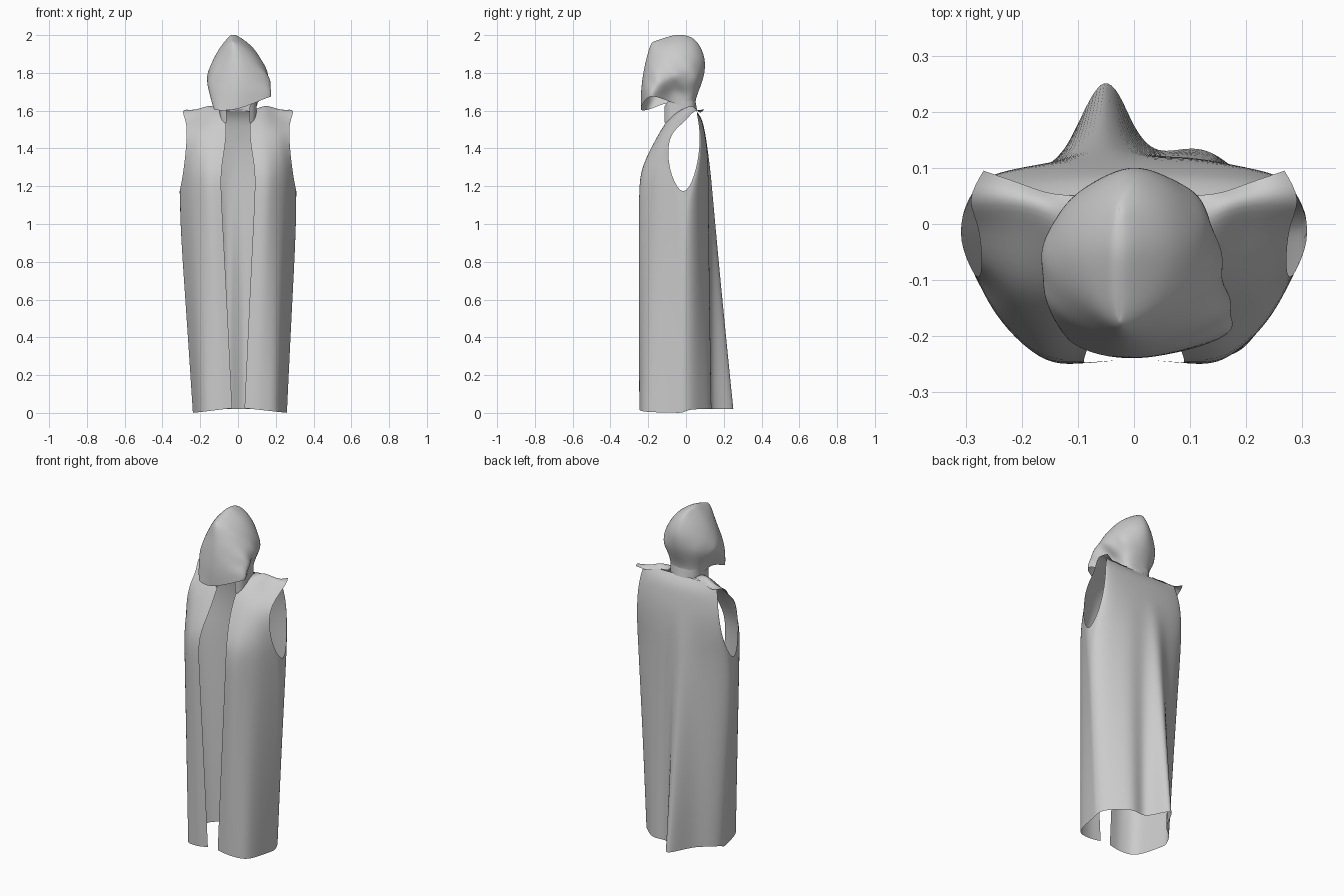
import bpy, bmesh, math
from mathutils import Vector


def curve(pts, n, closed=False):
    """Smooth curve through pts, n samples per span."""
    p = [Vector(q) for q in pts]
    c = len(p)
    get = (lambda i: p[i % c]) if closed else (lambda i: p[max(0, min(c - 1, i))])
    out = []
    for i in range(c if closed else c - 1):
        a, b, d, e = (get(i + k) for k in (-1, 0, 1, 2))
        for k in range(n):
            t = k / n
            out.append(0.5 * (2 * b + (d - a) * t + (2 * a - 5 * b + 4 * d - e) * t * t
                              + (3 * b - a - 3 * d + e) * t ** 3))
    return out if closed else out + [p[-1]]


def add_sheet(bm, rows, closed=False):
    grid = [[bm.verts.new(v) for v in r] for r in rows]
    w = len(grid[0])
    for a, b in zip(grid, grid[1:]):
        for i in range(w if closed else w - 1):
            j = (i + 1) % w
            bm.faces.new((a[i], a[j], b[j], b[i]))


def finish(bm, name, merge=0.0008):
    bmesh.ops.remove_doubles(bm, verts=bm.verts, dist=merge)
    bmesh.ops.recalc_face_normals(bm, faces=bm.faces)
    for f in bm.faces:
        f.smooth = True
    me = bpy.data.meshes.new(name)
    bm.to_mesh(me)
    bm.free()
    ob = bpy.data.objects.new(name, me)
    bpy.context.collection.objects.link(ob)
    s = ob.modifiers.new("smooth", 'SUBSURF')
    s.levels = s.render_levels = 2
    s.boundary_smooth = 'PRESERVE_CORNERS'
    return ob


# Front panel, from opening edge to side seam / armhole, hem to shoulder flap
front = [
    [(.033, -.243, .025), (.12, -.245, .015), (.205, -.2, .005), (.25, -.02, 0)],
    [(.06, -.245, .60), (.14, -.245, .60), (.222, -.185, .60), (.284, -.018, .60)],
    [(.088, -.247, 1.13), (.16, -.243, 1.13), (.247, -.16, 1.13), (.318, -.012, 1.13)],
    [(.093, -.247, 1.28), (.17, -.235, 1.28), (.245, -.165, 1.28), (.29, -.085, 1.26)],
    [(.065, -.175, 1.42), (.14, -.175, 1.42), (.22, -.145, 1.42), (.275, -.1, 1.40)],
    [(.06, -.11, 1.54), (.13, -.11, 1.53), (.2, -.10, 1.51), (.27, -.075, 1.49)],
    [(.07, -.06, 1.59), (.14, -.02, 1.605), (.2, .0, 1.58), (.275, .0, 1.545)],
    [(.09, .0, 1.61), (.15, .03, 1.635), (.22, .045, 1.62), (.3, .042, 1.605)],
    [(.09, .05, 1.61), (.15, .055, 1.605), (.21, .075, 1.59), (.268, .095, 1.605)],
]
bm = bmesh.new()
for side in (-1, 1):
    add_sheet(bm, [curve([(side * x, y, z) for x, y, z in r], 4) for r in front])

# Back panel: half width, side y, middle y, height; folds flare towards the hem
back = [(.25, -.02, .12, 0), (.284, -.018, .12, .60), (.318, -.012, .12, 1.13),
        (.29, .05, .12, 1.26), (.275, .073, .115, 1.40), (.265, .073, .10, 1.49),
        (.255, .062, .085, 1.56), (.24, .055, .05, 1.605)]
rows = []
for w, ys, yc, z in back:
    row = []
    flare = max(0, 1 - z / 1.4)
    for k in range(29):
        s = k / 14 - 1
        a = s * math.pi / 2
        x = w * math.sin(a)
        edge = 1 - s ** 8
        wide = .065 if x < -.05 else .048
        fold = .145 * math.exp(-((x + .05) / wide) ** 2) + .03 * math.exp(-((x - .12) / .065) ** 2)
        y = ys + (yc - ys) * max(0, math.cos(a)) + flare * edge * fold
        row.append((x, y, z + (.02 * edge if z == 0 else 0)))
    rows.append(row)
add_sheet(bm, rows)
for v in bm.verts:  # hem hangs slightly to one side
    v.co.x += .01 * max(0, 1 - v.co.z / 1.1) * min(1, abs(v.co.x) / .2)
finish(bm, "robe_body")

# Hood: rings from the hanging front drape and neck up to the crown ridge
rings = [
    [(0, -.24, 1.61), (.172, -.192, 1.675), (.11, -.09, 1.65), (.085, .02, 1.60),
     (0, .055, 1.60), (-.085, .02, 1.60), (-.11, -.09, 1.64), (-.125, -.20, 1.605)],
    [(0, -.24, 1.70), (.178, -.178, 1.72), (.115, -.07, 1.71), (.085, .03, 1.67),
     (0, .05, 1.66), (-.085, .03, 1.67), (-.145, -.06, 1.71), (-.145, -.17, 1.71)],
    [(0, -.228, 1.80), (.145, -.165, 1.79), (.158, -.05, 1.78), (.11, .055, 1.77),
     (0, .093, 1.77), (-.11, .05, 1.77), (-.168, -.05, 1.77), (-.13, -.16, 1.79)],
    [(-.01, -.21, 1.88), (.09, -.155, 1.88), (.125, -.05, 1.87), (.09, .05, 1.87),
     (0, .102, 1.87), (-.09, .05, 1.87), (-.133, -.05, 1.87), (-.095, -.15, 1.88)],
    [(-.02, -.19, 1.945), (.03, -.15, 1.95), (.065, -.05, 1.95), (.045, .03, 1.95),
     (-.01, .07, 1.95), (-.06, .03, 1.95), (-.085, -.05, 1.95), (-.06, -.15, 1.95)],
    [(-.025, -.175, 1.965), (-.015, -.13, 1.98), (-.01, -.05, 2.0), (-.015, .01, 1.995),
     (-.025, .035, 1.985), (-.035, .01, 1.995), (-.04, -.05, 2.0), (-.035, -.13, 1.98)],
]
bm = bmesh.new()
dense = [curve(r, 4, True) for r in rings]
ridge = [(-.025, (v.y + .07) * .9 - .07, v.z + .002) for v in dense[-1]]
columns = [curve(c, 2) for c in zip(*dense)]
rows = [list(r) for r in zip(*columns)]
for r in rows:  # slanting cloth wrinkles, stronger on the right of the hood
    for v in r:
        side = min(1, abs(v.x) / .12) * max(0, 1 - abs(v.z - 1.76) / .13)
        v.x += (.012 if v.x > 0 else -.003) * side * math.sin(60 * v.y + 45 * v.z)
add_sheet(bm, rows + [ridge], True)
finish(bm, "hood", .002)

# Collar joining hood and shoulders, open at the front
bm = bmesh.new()
collar = [(.06, -.115, 1.54, 1.62), (.09, -.085, 1.53, 1.66), (.098, -.02, 1.6, 1.67),
          (.075, .04, 1.60, 1.65)]
half = lambda i: [(x, y, (a, b)[i]) for x, y, a, b in collar]
arc = lambda i: half(i) + [(0, .06 - .01 * i, 1.6 + .05 * i)] + \
    [(-x, y, z) for x, y, z in reversed(half(i))]
add_sheet(bm, [curve(arc(0), 3), curve(arc(1), 3)])
finish(bm, "collar")
